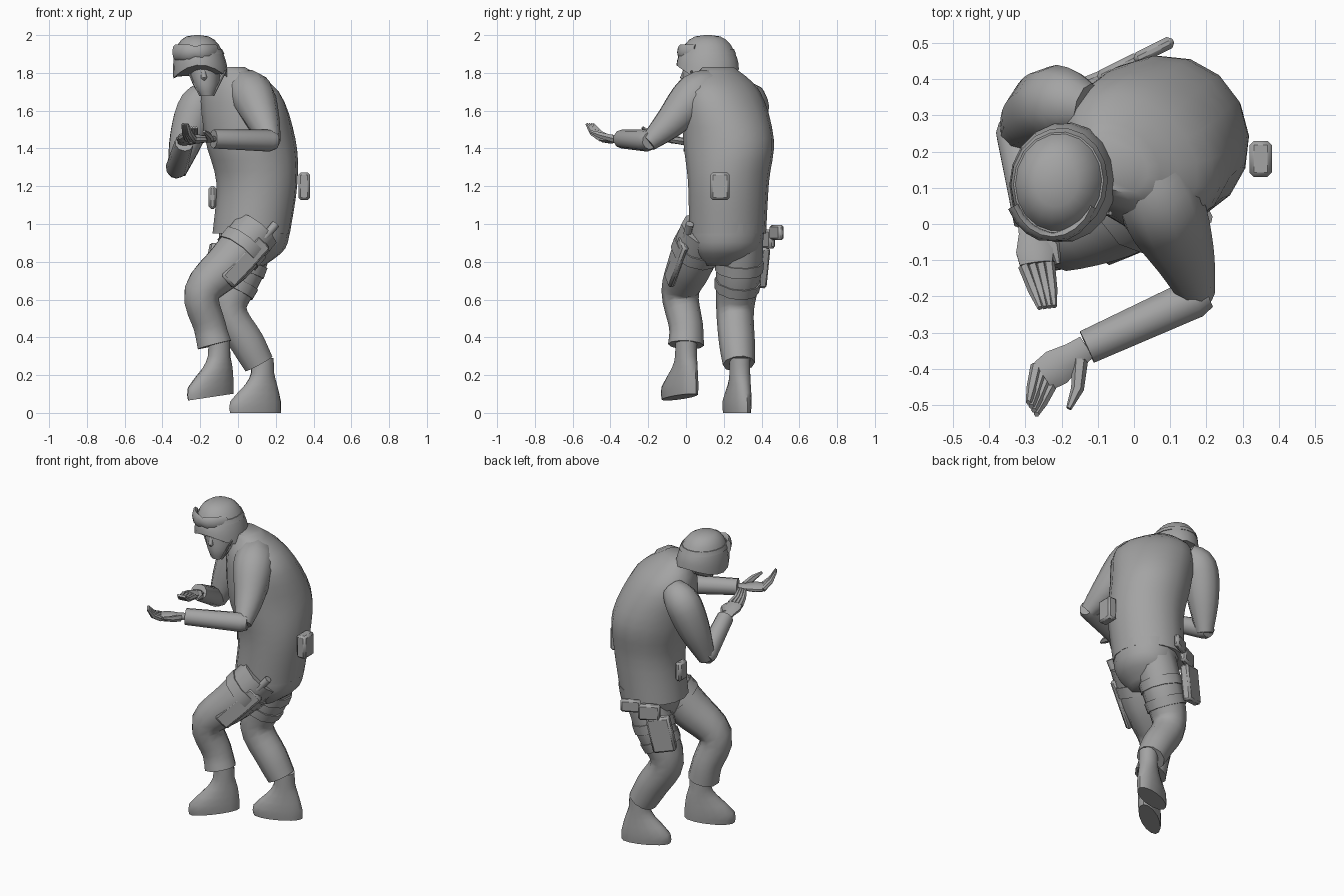
import bpy, bmesh
from math import sin, cos, pi, radians
from mathutils import Vector, Matrix

if "Cube" in bpy.data.objects:
    bpy.data.objects.remove(bpy.data.objects["Cube"], do_unlink=True)

grey = bpy.data.materials.new("plain grey")
grey.use_nodes = True
grey.diffuse_color = (0.37, 0.37, 0.37, 1)
shader = grey.node_tree.nodes["Principled BSDF"]
shader.inputs["Base Color"].default_value = grey.diffuse_color
parts = []
ACROSS, BACK, UP = Matrix.Identity(3)


def finish(name, bm):
    bmesh.ops.recalc_face_normals(bm, faces=bm.faces)
    mesh = bpy.data.meshes.new(name)
    bm.to_mesh(mesh)
    bm.free()
    mesh.materials.append(grey)
    obj = bpy.data.objects.new(name, mesh)
    bpy.context.collection.objects.link(obj)
    parts.append(obj)
    return obj


def skin(name, rings):
    """Join rings of points into a closed surface."""
    bm = bmesh.new()
    loops = [[bm.verts.new(point) for point in ring] for ring in rings]
    for low, high in zip(loops, loops[1:]):
        for i in range(len(low)):
            bm.faces.new((low[i - 1], low[i], high[i], high[i - 1]))
    bm.faces.new(loops[0])
    bm.faces.new(loops[-1])
    finish(name, bm)


def spline(stations, steps=4):
    """Smooth the values between a few stations."""
    rows = [Vector(row) for row in stations]
    rows = [rows[0]] + rows + [rows[-1]]
    result = []
    for before, start, end, after in zip(rows, rows[1:], rows[2:], rows[3:]):
        leave, arrive = (end - before) / 2, (after - start) / 2
        for k in range(steps):
            t = k / steps
            rest = 1 - t
            result.append(start.lerp(end, t * t * (1 + rest + rest))
                          + leave * t * rest * rest - arrive * t * t * rest)
    return result + [rows[-1]]


def oval(centre, u, v, a, b, sides):
    angles = [2 * pi * i / sides for i in range(sides)]
    return [centre + u * a * cos(t) + v * b * sin(t) for t in angles]


def stack(name, heading, levels, sides=16, reshape=None):
    """Level ovals: x, y, z, half length along the heading, half width."""
    ahead = heading.normalized()
    rings = [oval(Vector(row[:3]), ahead, UP.cross(ahead), row[3], row[4], sides)
             for row in levels]
    if reshape:
        rings = [[reshape(point, k) for point in ring] for k, ring in enumerate(rings)]
    skin(name, rings)


def tube(name, path, ref=BACK, sides=10, flat=1):
    """Ovals across a path: x, y, z, radius; flat scales the radius along ref."""
    centres = [Vector(row[:3]) for row in path]
    rings = []
    for i, row in enumerate(path):
        run = (centres[min(i + 1, len(path) - 1)] - centres[max(i - 1, 0)]).normalized()
        u = (ref - run * ref.dot(run)).normalized()
        rings.append(oval(centres[i], u, run.cross(u), row[3] * flat, row[3], sides))
    skin(name, rings)


def at(point, radius):
    return (*point, radius)


def box(name, centre, size, along, normal):
    x = along.normalized()
    z = (normal - x * normal.dot(x)).normalized()
    axes = Matrix((x, z.cross(x), z)).transposed().to_4x4()
    bm = bmesh.new()
    bmesh.ops.create_cube(bm, size=1, matrix=Matrix.Translation(centre) @ axes
                          @ Matrix.Diagonal(Vector((*size, 1))))
    soft = finish(name, bm).modifiers.new("soft edges", "BEVEL")
    soft.width = 0.012


# Jacket and hips, hunched and turned toward the right hand
stack("jacket", Vector((-.65, -.75, 0)), spline([
    (.07, .22, .95, .2, .21), (.1, .225, 1.22, .21, .22), (.065, .225, 1.45, .245, .235),
    (.01, .19, 1.7, .18, .23), (-.05, .17, 1.83, .07, .1)]))
stack("hips", -ACROSS, spline([
    (.09, .22, 1, .19, .2), (.09, .21, .87, .16, .18), (.06, .19, .78, .08, .1)]))

# Neck and head
HEAD = Vector((-.15, -1, 0))
tube("neck", [(-.07, .18, 1.73, .08), (-.17, .11, 1.83, .065)])
stack("face", HEAD, spline([
    (-.165, .03, 1.68, .035, .035), (-.17, .07, 1.74, .09, .07),
    (-.19, .1, 1.86, .115, .095)]))
tube("nose", [(-.185, 0, 1.83, .01), (-.18, -.015, 1.775, .017), (-.18, 0, 1.755, .01)],
     ACROSS)


# Helmet dome with the rim lifted over the brow and nape
def dome(t, grow=0):
    round_off = cos(t) ** .65
    return (-.195 - .02 * sin(t), .115, 1.77 + .23 * sin(t),
            .167 * round_off + grow, .147 * round_off + grow)


def lift_rim(point, level):
    ahead = (.115 - point.y) / .17
    lift = .075 if ahead > 0 else .05
    return point + UP * lift * ahead ** 2 * max(0, 1 - level / 3)


stack("helmet", HEAD, [dome(k * .22) for k in range(8)], 18, lift_rim)
stack("goggle_strap", HEAD, [dome(.6, .004), dome(.75, .004)], 18)

# Goggles: a thin curved lens band, narrow over the nose
lens = []
for k in range(-4, 5):
    t = k * radians(16)
    lens.append((-.225 + .12 * sin(t), .115 - .15 * cos(t), 1.91, .017 if k else .012))
tube("goggles", lens, UP, 8, 2.4)

# Chin straps
CHIN = Vector((-.165, .02, 1.68))
for name, side in (("right_chin_strap", -1), ("left_chin_strap", 1)):
    for back in (.01, .08):
        ear = CHIN + Vector((side * .1, back, .13))
        tube(name, [at(ear, .006), at(CHIN + ACROSS * side * .035, .006)], sides=6)

# Sleeves: left arm reaching across the front, right arm folded low
tube("left_sleeve_upper", spline([
    (.02, .15, 1.72, .1), (.075, .05, 1.68, .12), (.135, -.08, 1.54, .088),
    (.175, -.2, 1.43, .05)]), ACROSS)
tube("right_sleeve_upper", spline([
    (-.13, .32, 1.69, .07), (-.21, .335, 1.63, .105), (-.27, .3, 1.46, .095),
    (-.325, .25, 1.27, .05)]))


def forearm(side, elbow, wrist, knuckles, tip, thumb_tip):
    """Lower sleeve, flat palm, four curled fingers and a thumb."""
    elbow, wrist, knuckles, tip, thumb_tip = map(
        Vector, (elbow, wrist, knuckles, tip, thumb_tip))
    tube(side + "_sleeve_lower", [at(elbow, .045), at(elbow.lerp(wrist, .1), .058),
                                  at(wrist, .05)], UP)
    wide = UP.cross(knuckles - wrist).normalized()
    tube(side + "_palm", [at(wrist, .036), at(wrist.lerp(knuckles, .3), .04),
                          at(wrist.lerp(knuckles, .7), .054), at(knuckles, .048)],
         UP, flat=.45)
    for k in (-1.5, -.5, .5, 1.5):
        root, end = knuckles + wide * k * .023, tip + wide * k * .013
        bend = root.lerp(end, .6) - UP * .018
        tube(side + "_finger", [at(root, .017), at(bend, .015), at(end, .008)], ACROSS, 6)
    root = wrist.lerp(knuckles, .25) + wide * .02
    bend = root.lerp(thumb_tip, .5) + wide * .015
    tube(side + "_thumb", [at(root, .022), at(bend, .018), at(thumb_tip, .008)], ACROSS, 6)


forearm("left", (.2, -.19, 1.44), (-.13, -.34, 1.45), (-.25, -.42, 1.45),
        (-.28, -.51, 1.53), (-.18, -.51, 1.49))
forearm("right", (-.33, .28, 1.28), (-.285, .01, 1.43), (-.27, -.11, 1.46),
        (-.24, -.23, 1.51), (-.21, -.11, 1.45))

# Trouser legs with straps around the thighs
left_leg = spline([(.1, .1, .97, .13), (-.04, .03, .8, .125), (-.19, -.03, .64, .1),
                   (-.15, 0, .46, .09), (-.125, 0, .36, .095)])
right_leg = spline([(.09, .29, .95, .12), (.02, .28, .75, .12), (-.05, .26, .55, .1),
                    (.05, .27, .37, .095), (.11, .28, .26, .085)])
tube("left_trouser_leg", left_leg)
tube("right_trouser_leg", right_leg)
for name, leg, start in (("left_thigh_strap", left_leg, 2),
                         ("right_upper_strap", right_leg, 3),
                         ("right_lower_strap", right_leg, 5)):
    tube(name, [at(row[:3], row[3] + .008) for row in leg[start:start + 2]])


# Boots: height, share of forward reach, half length, half width
def boot(name, ankle, turn, slope, reach):
    ankle, ahead = Vector(ankle), Vector((-cos(turn), -sin(turn), 0))
    levels = []
    for height, share, length, width in spline([
            (0, 1, .145, .055), (.06, 1, .145, .06), (.15, .2, .09, .055),
            (.21, 0, .063, .055), (.29, 0, .06, .055)], 2):
        levels.append((*(ankle + ahead * reach * share + UP * height), length, width))
    stack(name, ahead, levels, 14,
          lambda point, k: point + UP * slope * (point.x - ankle.x) * max(0, 1 - k / 6))


boot("left_boot", (-.1, 0, .09), radians(36), .15, .055)
boot("right_boot", (.13, .285, 0), radians(22), 0, .04)

# Sheathed knife on the left thigh
box("knife_sheath", (.04, -.05, .8), (.3, .1, .035), Vector((-.24, -.1, -.26)),
    ACROSS * .4 - BACK)
tube("knife_handle", [(.1, -.01, .88, .02), (.2, .02, 1, .022)], sides=8)

# Holster and sidearm on the right thigh
BARREL = Vector((.2, .1, 0))
box("holster", (-.1, .39, .78), (.22, .14, .055), UP + BARREL, BACK - ACROSS * .4)
box("sidearm_grip", (.055, .48, .955), (.12, .08, .035), BARREL, BACK)
box("sidearm_body", (-.04, .43, .92), (.13, .1, .04), BARREL, BACK)

# Pouches: one standing off the back, one on the belly
box("back_pouch", (.35, .18, 1.2), (.145, .1, .062), UP, ACROSS)
box("belly_pouch", (-.135, .24, 1.14), (.12, .08, .04), UP, ACROSS)

# Smooth shading that keeps hard edges
bpy.ops.object.select_all(action="DESELECT")
for obj in parts:
    obj.select_set(True)
bpy.context.view_layer.objects.active = parts[0]
bpy.ops.object.shade_smooth_by_angle(angle=radians(45))
